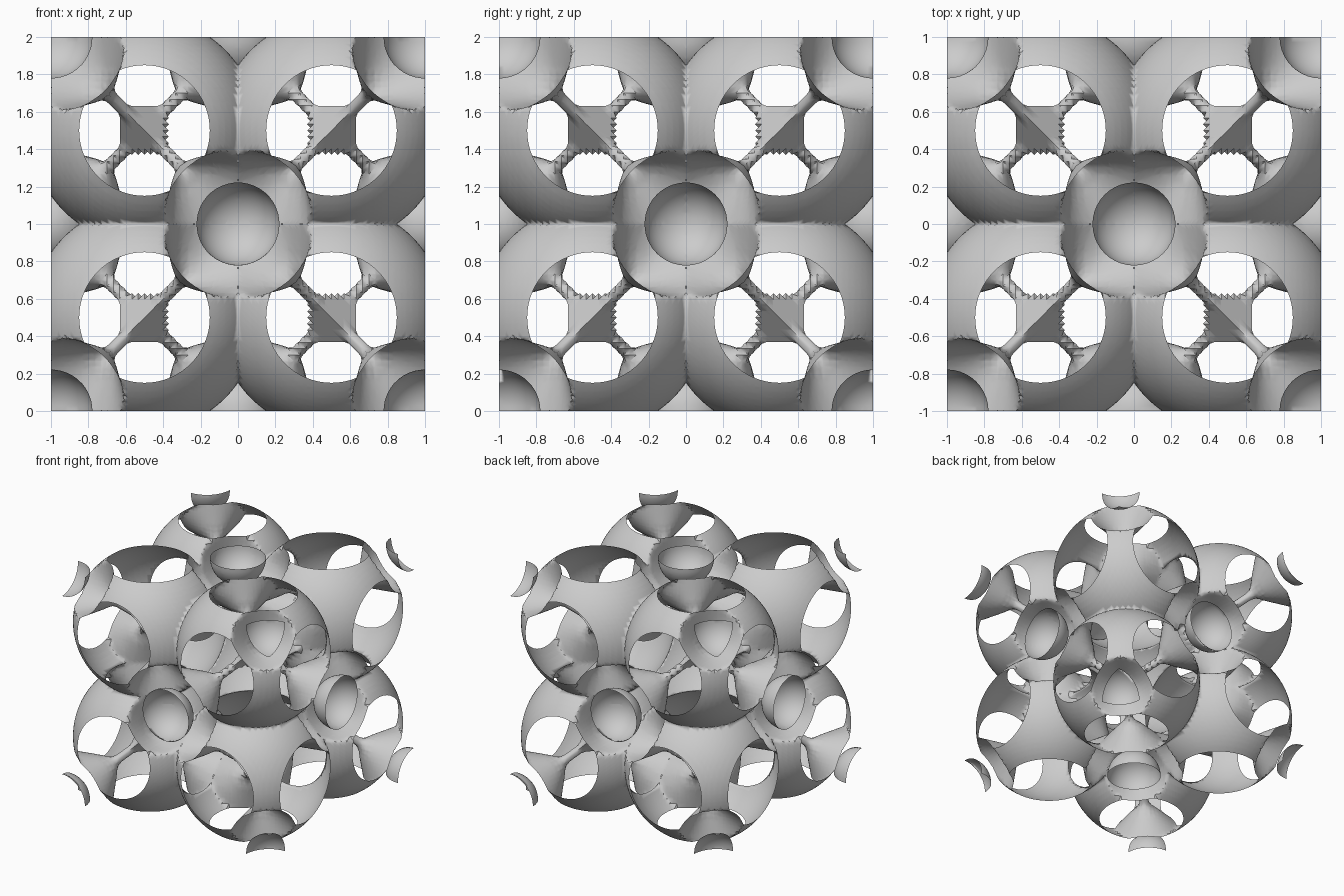
import bpy, bmesh, math
from itertools import permutations
from mathutils import Vector

if "Cube" in bpy.data.objects:
    bpy.data.objects.remove(bpy.data.objects["Cube"])

BALL_R = 0.61       # hollow ball in every octant
POCKET_R = 0.222    # closed pockets at corners and face centres
CORE_H = 0.075      # face distance of the tetrahedral core
STEPS = 30
MIDDLE = Vector((0.5, 0.5, 0.5))
POCKET_SITES = [Vector(s) for s in ((1, 1, 1), (1, 0, 0), (0, 1, 0), (0, 0, 1))]
ARMS = [(s - MIDDLE).normalized() for s in POCKET_SITES]

grey = bpy.data.materials.new("light grey")
grey.use_nodes = True
grey.diffuse_color = (0.6, 0.6, 0.6, 1)
grey.node_tree.nodes["Principled BSDF"].inputs["Base Color"].default_value = (0.6, 0.6, 0.6, 1)


def funnel_radius(a):
    """Radius of an arm at distance a from the core: a thin neck, then a flare."""
    if a > 0.4:
        return a - 0.3
    return 0.035 + 8 * max(a - 0.31, 0) ** 2


def field(p):
    """Positive outside the ball and inside the core and its arms."""
    q = p - MIDDLE
    along = [n.dot(q) for n in ARMS]
    value = max(q.length - BALL_R, CORE_H + min(along))
    for a in along:
        if a > 0.12:
            r = math.sqrt(max(q.length_squared - a * a, 0))
            value = max(value, (funnel_radius(a) - r) * 0.7)
    return value if abs(value) > 1e-5 else 1e-5


def contour(bm):
    """Trace the zero surface of the field through one unit cell."""
    n = STEPS + 1
    grid = [(i, j, k) for i in range(n) for j in range(n) for k in range(n)]
    val = {c: field(Vector(c) / STEPS) for c in grid}
    verts = {}

    def cut(a, b):
        key = (min(a, b), max(a, b))
        if key not in verts:
            t = val[a] / (val[a] - val[b])
            verts[key] = bm.verts.new(Vector(a).lerp(Vector(b), t) / STEPS)
        return verts[key]

    for c in grid:
        if max(c) == STEPS:
            continue
        far = tuple(x + 1 for x in c)
        box = [(x, y, z) for x in (c[0], far[0]) for y in (c[1], far[1]) for z in (c[2], far[2])]
        signs = {val[b] > 0 for b in box}
        if len(signs) == 1:
            continue
        # six tetrahedra around the cell diagonal
        for order in permutations(range(3)):
            tet, cur = [c], list(c)
            for axis in order:
                cur[axis] += 1
                tet.append(tuple(cur))
            up = [t for t in tet if val[t] > 0]
            low = [t for t in tet if val[t] <= 0]
            if len(up) == 2:
                bm.faces.new((cut(up[0], low[0]), cut(up[0], low[1]),
                              cut(up[1], low[1]), cut(up[1], low[0])))
            elif up and low:
                bm.faces.new([cut(a, b) for a in up for b in low])


def finish(bm, name, angle):
    """Mirror one octant into all eight."""
    bmesh.ops.recalc_face_normals(bm, faces=bm.faces[:])
    mesh = bpy.data.meshes.new(name)
    bm.to_mesh(mesh)
    bm.free()
    mesh.materials.append(grey)
    ob = bpy.data.objects.new(name, mesh)
    bpy.context.collection.objects.link(ob)
    ob.location.z = 1
    bpy.ops.object.select_all(action='DESELECT')
    ob.select_set(True)
    bpy.context.view_layer.objects.active = ob
    bpy.ops.object.shade_smooth_by_angle(angle=math.radians(angle))
    mirror = ob.modifiers.new("octants", 'MIRROR')
    mirror.use_axis = (True, True, True)
    mirror.merge_threshold = 0.0005


# Pierced balls with their tetrahedral cores
bm = bmesh.new()
contour(bm)
bmesh.ops.remove_doubles(bm, verts=bm.verts[:], dist=0.004)
finish(bm, "pierced_ball_lattice", 35)

# Round pockets, trimmed to the unit cell
bm = bmesh.new()
for site in POCKET_SITES:
    made = bmesh.ops.create_icosphere(bm, subdivisions=4, radius=POCKET_R)
    bmesh.ops.translate(bm, verts=made["verts"], vec=site)
for axis in range(3):
    for side in (0, 1):
        co, no = Vector(), Vector()
        co[axis], no[axis] = side, 2 * side - 1
        bmesh.ops.bisect_plane(bm, geom=bm.verts[:] + bm.edges[:] + bm.faces[:],
                               plane_co=co, plane_no=no, clear_outer=True)
finish(bm, "round_pockets", 40)
